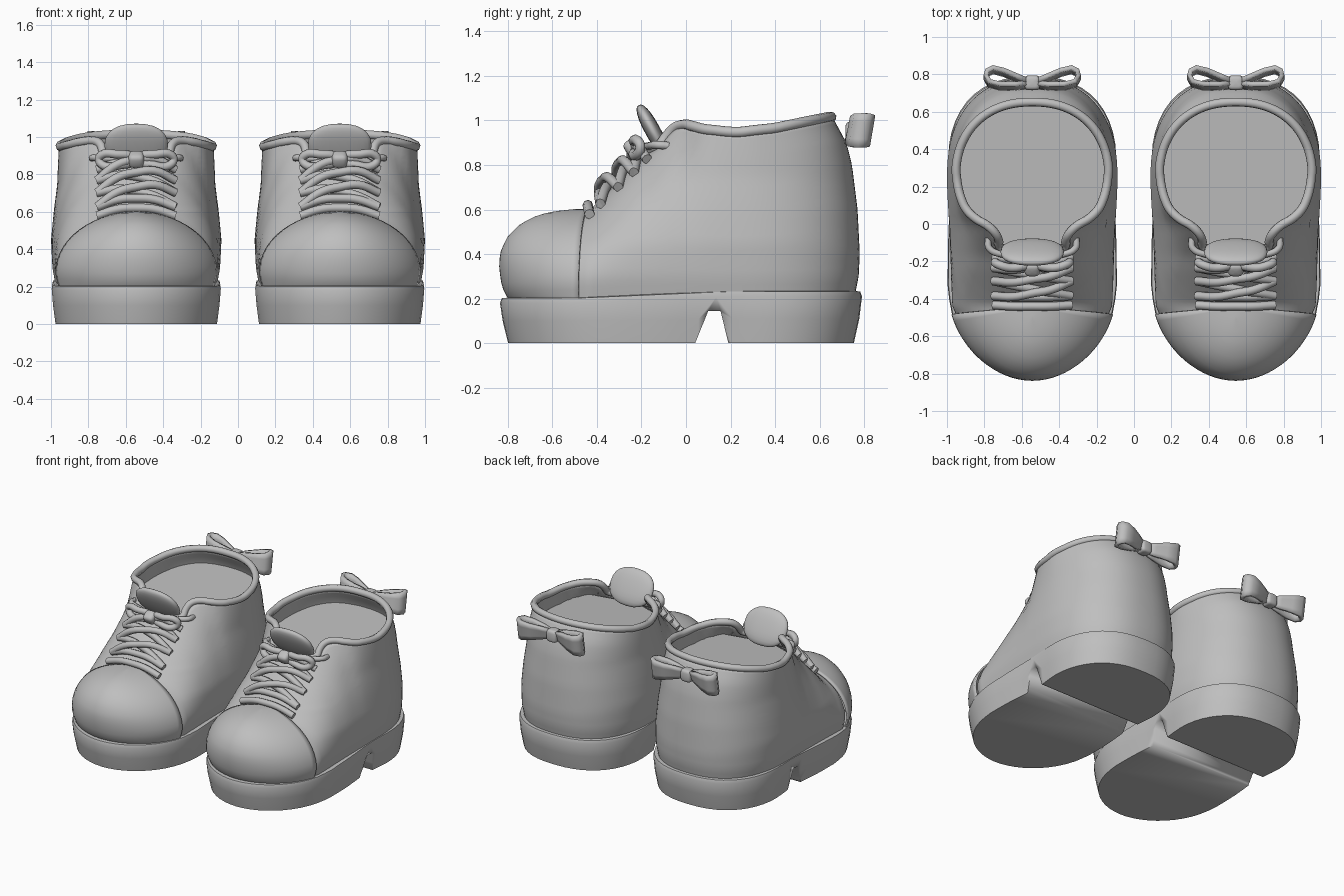
import bpy, bmesh, math

if "Cube" in bpy.data.objects:
    bpy.data.objects.remove(bpy.data.objects["Cube"])

CX = 0.544  # distance of each shoe from the middle

mat = bpy.data.materials.new("plain grey")
mat.diffuse_color = (0.52, 0.52, 0.52, 1)
mat.use_nodes = True
mat.node_tree.nodes["Principled BSDF"].inputs["Base Color"].default_value = mat.diffuse_color


def lerp(v, xs, ys):
    if v <= xs[0]:
        return ys[0]
    for i in range(1, len(xs)):
        if v <= xs[i]:
            return ys[i - 1] + (ys[i] - ys[i - 1]) * (v - xs[i - 1]) / (xs[i] - xs[i - 1])
    return ys[-1]


def root(a, p):
    return max(0.0, 1 - min(1.0, max(0.0, a)) ** p) ** (1 / p)


def finish(ob):
    """Colour the part, place it on the left shoe and copy it to the right."""
    ob.data.materials.append(mat)
    ob.location.x -= CX
    twin = ob.copy()
    twin.name = "right_" + ob.name
    ob.name = "left_" + ob.name
    twin.location.x += 2 * CX
    bpy.context.collection.objects.link(twin)
    return ob, twin


def mesh(name, rings, closed=True, caps=(False, False), angle=40, thick=0, offset=-1):
    bm = bmesh.new()
    vs = [[bm.verts.new(p) for p in r] for r in rings]
    n = len(rings[0])
    for a, b in zip(vs, vs[1:]):
        for i in range(n if closed else n - 1):
            j = (i + 1) % n
            bm.faces.new((a[i], a[j], b[j], b[i]))
    if caps[0]:
        bm.faces.new(vs[0])
    if caps[1]:
        bm.faces.new(vs[-1])
    bmesh.ops.remove_doubles(bm, verts=bm.verts, dist=0.0005)
    bmesh.ops.recalc_face_normals(bm, faces=bm.faces)
    me = bpy.data.meshes.new(name)
    bm.to_mesh(me)
    bm.free()
    ob = bpy.data.objects.new(name, me)
    bpy.context.collection.objects.link(ob)
    bpy.ops.object.select_all(action="DESELECT")
    ob.select_set(True)
    bpy.context.view_layer.objects.active = ob
    bpy.ops.object.shade_smooth_by_angle(angle=math.radians(angle))
    if thick:
        m = ob.modifiers.new("thickness", "SOLIDIFY")
        m.thickness, m.offset = thick, offset
    return ob


def tube(name, strands, r, cyclic=False):
    cu = bpy.data.curves.new(name, "CURVE")
    cu.dimensions, cu.bevel_depth, cu.bevel_resolution = "3D", r, 2
    cu.resolution_u, cu.use_fill_caps = 5, True
    for pts in strands:
        s = cu.splines.new("BEZIER")
        s.bezier_points.add(len(pts) - 1)
        s.use_cyclic_u = cyclic
        for b, p in zip(s.bezier_points, pts):
            b.co = p
            b.handle_left_type = b.handle_right_type = "AUTO"
    ob = bpy.data.objects.new(name, cu)
    bpy.context.collection.objects.link(ob)
    return finish(ob)


def loop(half):
    return half + [(-x, y, z) for x, y, z in reversed(half)]


# --- sole: stacked outlines, with a slight waist and an arch notch
def sole_ring(scale, z, pinch, tilt):
    half = []
    for i in range(33):
        y = -0.0225 - 0.8125 * math.cos(math.pi * i / 32)
        w = 0.447 * root((-0.35 - y) / 0.485, 1.95) if y < -0.35 else \
            0.452 * root((y - 0.3) / 0.49, 2.4)
        w *= 1 - pinch * math.exp(-((y - 0.12) / 0.18) ** 2)
        half.append((w * scale, -0.0225 + (y + 0.0225) * scale,
                     z + tilt * lerp(y, [-0.5, 0.2], [0, 1])))
    return loop(half)


sole = mesh("sole", [sole_ring(0.955, 0, 0.05, 0), sole_ring(0.985, 0.1, 0.04, 0.01),
                     sole_ring(1, 0.18, 0.02, 0.03), sole_ring(0.99, 0.202, 0.02, 0.03),
                     sole_ring(0.95, 0.205, 0.02, 0.03)], caps=(True, True))
notch = [(0.033, -0.02), (0.10, 0.145), (0.155, 0.145), (0.195, -0.02)]
cutter = mesh("arch_cutter", [[(x, y, z) for y, z in notch] for x in (-1.3, 1.3)],
              caps=(True, True))
cutter.hide_render = True
cutter.hide_set(True)
for ob in finish(sole):
    m = ob.modifiers.new("arch", "BOOLEAN")
    m.operation, m.object = "DIFFERENCE", cutter

# --- upper: arched instep that opens into the ankle
HY = [-0.485, -0.43, -0.17, -0.1, 0, 0.3]
HZ = [0.585, 0.60, 0.87, 0.97, 1.12, 2.3]


def rim(y):
    return lerp(y, [-0.17, -0.12, -0.08, -0.04, 0.0, 0.08, 0.22, 0.4, 0.65],
                [0.86, 0.89, 0.945, 0.98, 0.98, 0.96, 0.945, 0.965, 1.015])


def upper_half(t, scale=1.0, n=40):
    zf, zb = 0.2 + t * 0.66, 0.2 + t * 0.815
    yf = lerp(zf, HZ, HY)
    yb = lerp(zb, [0.2, 0.3, 0.4, 0.6, 0.8, 0.9, 1.02],
              [0.755, 0.775, 0.78, 0.77, 0.745, 0.72, 0.655])
    half = []
    for i in range(n + 1):
        y = (yf + yb) / 2 - (yb - yf) / 2 * math.cos(math.pi * i / n)
        z = 0.2 + t * (rim(y) - 0.2)
        w = lerp(z, [0.2, 0.3, 0.45, 0.6, 0.75, 1.0], [0.43, 0.448, 0.457, 0.446, 0.432, 0.435])
        w *= lerp(y, [-0.485, -0.44, -0.2, 0.2], [0.92, 0.965, 0.975, 1])
        p = lerp(y, [-0.45, -0.25], [1.95, 2.2])
        w *= root((z - 0.25) / (lerp(y, HY, HZ) - 0.25), p)
        w *= root((y - 0.25) / (yb - 0.25), 2.4 - 0.15 * t)
        half.append((w * scale, 0.25 + (y - 0.25) * scale, z))
    return half


finish(mesh("upper", [loop(upper_half(i / 24)) for i in range(25)], caps=(True, False),
            angle=60, thick=0.02))

# --- insole closing the shoe, rising towards the tongue
low, high = upper_half(0.84, 0.97), upper_half(0.93, 0.97)
lid = []
for i, (a, b) in enumerate(zip(low, high)):
    k = max(0.0, 1 - i / 20)
    lid.append(tuple(u + (v - u) * k for u, v in zip(a, b)))
finish(mesh("insole", [loop(lid)], caps=(True, False)))

# --- padded collar along the opening
edge = upper_half(1, 0.985, 24)
tube("collar", [edge + [(-x, y, z) for x, y, z in reversed(edge[1:-1])]], 0.024, True)

# --- toe cap: stacked half outlines, rounded over the top
levels = [0.19, 0.21, 0.24, 0.27] + [0.27 + 0.332 * math.sin(math.pi / 2 * i / 14)
                                     for i in range(1, 15)]
rings = []
for z in levels:
    w = 0.452 * root((z - 0.27) / 0.332, 2) * lerp(z, [0.19, 0.27], [0.965, 1])
    back = -0.44 - 0.045 * root((z - 0.2) / 0.4, 2)
    front = lerp(z, [0.19, 0.21, 0.24, 0.28, 0.36, 0.42, 0.48, 0.53, 0.565, 0.59, 0.602],
                 [-0.79, -0.805, -0.82, -0.832, -0.84, -0.83, -0.80, -0.75, -0.69, -0.61, -0.5])
    side = []
    for k in range(17):
        y = back + (front - back) * math.sin(math.pi * k / 32)
        side.append((w * root((-0.35 - y) / (-0.35 - front), 1.95), y, z))
    rings.append(side + [(-x, y, z) for x, y, z in reversed(side[:-1])])
finish(mesh("toe_cap", rings, closed=False, angle=60, thick=0.012))


# --- laces over the instep
def on_top(x, y, lift):
    h = lerp(y, HY, HZ)
    return (x, y - lift * 0.7, 0.25 + (h - 0.25) * root(abs(x) / 0.435, 2.2) + lift * 0.7)


XS = (-0.21, -0.1, 0, 0.1, 0.21)
rows = [-0.375, -0.295, -0.225, -0.165]
strands = [[on_top(x, y, 0.022 if abs(x) < 0.2 else 0.012) for x in XS]
           for y in (-0.425, -0.375)]
for a, b in zip(rows, rows[1:]):
    for side, lift in ((1, 0.05), (-1, 0.018)):
        strands.append([on_top(side * x, a + (b - a) * (x + 0.21) / 0.42,
                               lift if abs(x) < 0.15 else 0.014) for x in XS])
tube("laces", strands, 0.023)

# --- lace bow with loops and ends running to the top eyelets
bow, ends = [], []
for s in (-1, 1):
    bow.append([(s * 0.02, -0.22, 0.88), (s * 0.11, -0.235, 0.908), (s * 0.185, -0.215, 0.905),
                (s * 0.20, -0.205, 0.88), (s * 0.17, -0.22, 0.845), (s * 0.09, -0.235, 0.85)])
    ends.append([(s * 0.03, -0.19, 0.88), (s * 0.15, -0.165, 0.885),
                 (s * 0.23, -0.13, 0.89), (s * 0.235, -0.075, 0.885)])
tube("bow_loops", bow, 0.023, True)
tube("bow_ends", ends, 0.018)


def ball(name, loc, size, tilt=0, power=1.0):
    rings = []
    for i in range(13):
        a = math.pi * i / 12
        ring = []
        for k in range(24):
            b = math.pi * k / 12
            d = [math.sin(a) * math.cos(b), math.sin(a) * math.sin(b), math.cos(a)]
            x, y, z = [math.copysign(abs(v) ** power, v) * q for v, q in zip(d, size)]
            ring.append((x + loc[0], y * math.cos(tilt) - z * math.sin(tilt) + loc[1],
                         y * math.sin(tilt) + z * math.cos(tilt) + loc[2]))
        rings.append(ring)
    finish(mesh(name, rings, angle=60))


ball("bow_knot", (0, -0.235, 0.88), (0.042, 0.04, 0.04), 0.6, 0.6)
ball("tongue", (0, -0.15, 0.955), (0.17, 0.035, 0.13), 0.5, 0.85)

# --- ribbon bow on the heel: flared loops and a knot
for s, side in ((-1, "a"), (1, "b")):
    path = [(0.02, 0.755), (0.08, 0.78), (0.15, 0.81), (0.21, 0.825), (0.24, 0.81),
            (0.247, 0.785), (0.23, 0.752), (0.17, 0.737), (0.09, 0.737), (0.02, 0.745)]
    rings = []
    for x, y in path:
        h = lerp(x, [0.02, 0.08, 0.25], [0.03, 0.045, 0.078])
        rings.append([(s * x, y + 0.012 * v, 0.955 + v * h) for v in (-1, -0.5, 0, 0.5, 1)])
    finish(mesh("ribbon_" + side, rings, closed=False, angle=60, thick=0.026, offset=0))
ball("ribbon_knot", (0, 0.755, 0.95), (0.042, 0.04, 0.045), 0, 0.5)
